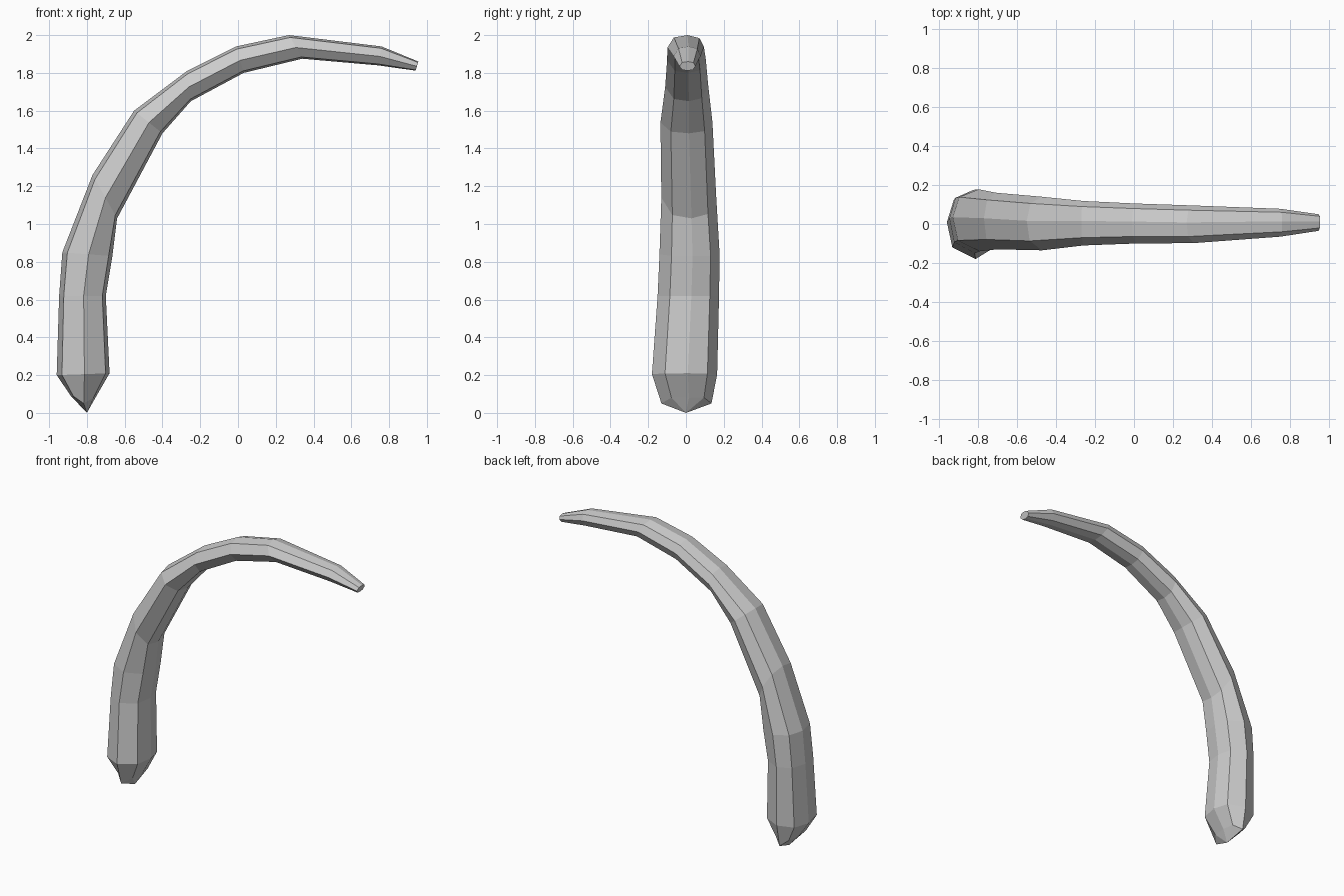
import bpy, bmesh
from mathutils import Vector

if "Cube" in bpy.data.objects:
    bpy.data.objects.remove(bpy.data.objects["Cube"])

# Stations along the horn: outer x, z, inner x, z, lowest y, highest y
STATIONS = [
    (-0.885, 0.09, -0.755, 0.08, -0.13, 0.135),
    (-0.960, 0.20, -0.680, 0.21, -0.18, 0.165),
    (-0.947, 0.62, -0.700, 0.62, -0.15, 0.175),
    (-0.930, 0.85, -0.665, 0.83, -0.14, 0.178),
    (-0.770, 1.26, -0.640, 1.03, -0.13, 0.160),
    (-0.550, 1.60, -0.400, 1.48, -0.135, 0.140),
    (-0.270, 1.81, -0.250, 1.65, -0.11, 0.118),
    (-0.010, 1.94, 0.030, 1.80, -0.10, 0.105),
    (0.270, 2.00, 0.340, 1.875, -0.098, 0.095),
    (0.760, 1.94, 0.740, 1.84, -0.065, 0.078),
    (0.955, 1.86, 0.940, 1.812, -0.035, 0.050),
]

# Faceted cross-section: position from outer (-1) to inner (1), and across y
SECTION = [(-1, 0.1), (-0.8, -0.65), (0.05, -1), (0.85, -0.6),
           (1, 0.1), (0.8, 0.7), (0, 1), (-0.75, 0.75)]

bm = bmesh.new()


def add_ring(ox, oz, ix, iz, y0, y1):
    outer, inner = Vector((ox, 0, oz)), Vector((ix, 0, iz))
    ring = []
    for n, w in SECTION:
        p = outer.lerp(inner, (n + 1) / 2)
        p.y = (y0 + y1) / 2 + w * (y1 - y0) / 2
        ring.append(bm.verts.new(p))
    return ring


# Skin the stations
rings = [add_ring(*s) for s in STATIONS]
# Flatten the lower ring's sides towards the base ridge
for v, (n, w) in zip(rings[0], SECTION):
    if abs(w) > 0.9:
        v.co.z = 0.05
count = len(SECTION)
for a, b in zip(rings, rings[1:]):
    for i in range(count):
        j = (i + 1) % count
        bm.faces.new((a[i], a[j], b[j], b[i]))

# Pointed root and blunt tip
root = bm.verts.new((-0.80, 0, 0))
for i in range(count):
    bm.faces.new((root, rings[0][(i + 1) % count], rings[0][i]))
bm.faces.new(rings[-1])

bmesh.ops.recalc_face_normals(bm, faces=bm.faces)
mesh = bpy.data.meshes.new("horn")
bm.to_mesh(mesh)
bm.free()
bpy.context.collection.objects.link(bpy.data.objects.new("horn", mesh))
